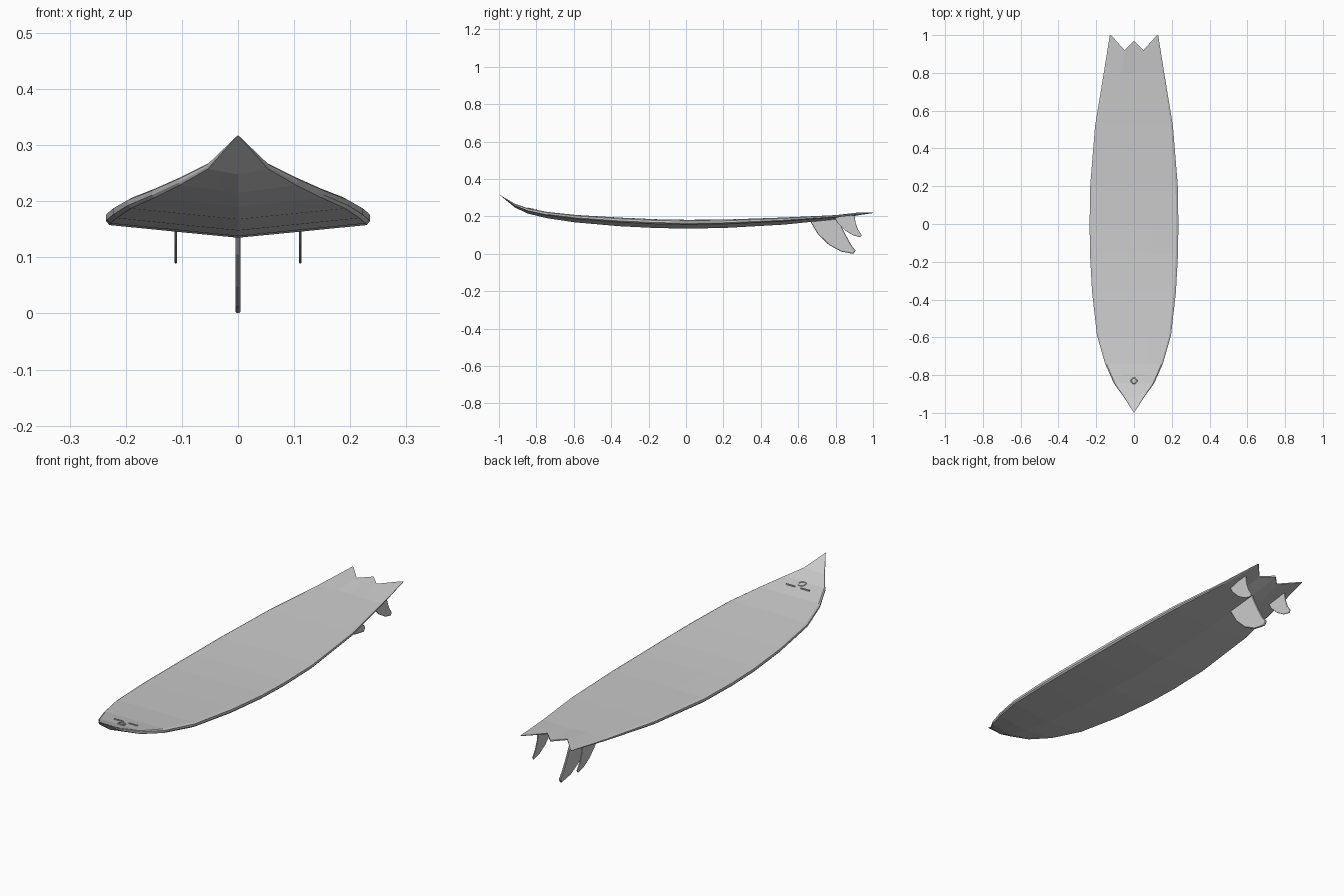
import bpy, bmesh, math

if "Cube" in bpy.data.objects:
    bpy.data.objects.remove(bpy.data.objects["Cube"])


def add_object(name, bm):
    bmesh.ops.recalc_face_normals(bm, faces=bm.faces)
    mesh = bpy.data.meshes.new(name)
    bm.to_mesh(mesh)
    bm.free()
    obj = bpy.data.objects.new(name, mesh)
    bpy.context.collection.objects.link(obj)
    return obj


# Board stations: y, half width, deck z, keel z
stations = [
    (-1.0, 0.0, 0.318, 0.318), (-0.915, 0.055, 0.268, 0.248),
    (-0.845, 0.106, 0.244, 0.215), (-0.74, 0.153, 0.224, 0.190),
    (-0.59, 0.196, 0.208, 0.168), (-0.36, 0.222, 0.194, 0.148),
    (-0.16, 0.233, 0.185, 0.138), (0.0, 0.235, 0.182, 0.135),
    (0.2, 0.232, 0.183, 0.138), (0.52, 0.206, 0.194, 0.156),
    (0.80, 0.160, 0.207, 0.184), (1.0, 0.128, 0.221, 0.215),
]
# Half cross-section: width fraction, height fraction (deck centre round to keel)
section = [(0, 1), (0.39, 1), (0.95, 0.99), (1, 0.86), (1, 0.62),
           (0.975, 0.48), (0.39, 0.19), (0, 0)]
n = len(section)
ring = section + [(-u, v) for u, v in section[-2:0:-1]]
tail_y = {0: 0.97, 0.39: 0.92}          # notched tail

bm = bmesh.new()
rows = []
for y, hw, top, keel in stations:
    row = []
    for u, v in ring:
        yy = tail_y.get(abs(u), 1.0) if y == 1.0 else y
        row.append(bm.verts.new((u * hw, yy, keel + v * (top - keel))))
    rows.append(row)
count = len(ring)
for a, b in zip(rows, rows[1:]):
    for i in range(count):
        j = (i + 1) % count
        bm.faces.new((a[i], a[j], b[j], b[i]))
# Tail cap
end = rows[-1]
for side in (1, -1):
    p = [end[(side * i) % count] for i in range(n)]
    bm.faces.new((p[0], p[1], p[6], p[7]))
    bm.faces.new(p[1:7])
bmesh.ops.remove_doubles(bm, verts=bm.verts, dist=0.0002)
add_object("board", bm)


# Fins: side profile in (y, z), extruded across x with bevelled edges
def fin(name, profile, x, thick):
    bm = bmesh.new()
    face = bm.faces.new([bm.verts.new((x - thick / 2, y, z)) for y, z in profile])
    new = bmesh.ops.extrude_face_region(bm, geom=[face])["geom"]
    bmesh.ops.translate(bm, vec=(thick, 0, 0),
                        verts=[g for g in new if isinstance(g, bmesh.types.BMVert)])
    obj = add_object(name, bm)
    bev = obj.modifiers.new("edge", "BEVEL")
    bev.width = thick * 0.3
    bev.segments = 1


centre = [(0.66, 0.185), (0.672, 0.160), (0.705, 0.105), (0.765, 0.047),
          (0.83, 0.012), (0.895, 0.0), (0.907, 0.018), (0.885, 0.045),
          (0.86, 0.090), (0.835, 0.140), (0.81, 0.195)]
outer = [(0.79, 0.200), (0.81, 0.165), (0.85, 0.125), (0.895, 0.098),
         (0.932, 0.089), (0.940, 0.100), (0.92, 0.130), (0.907, 0.165),
         (0.900, 0.211)]
fin("centre_fin", centre, 0, 0.009)
for label, x in (("left", -0.111), ("right", 0.111)):
    fin(label + "_fin", outer, x, 0.004)

# Leash plug and two slim tabs on the nose deck
bpy.ops.mesh.primitive_torus_add(major_radius=0.015, minor_radius=0.003,
                                 major_segments=16, minor_segments=6,
                                 location=(0, -0.83, 0.2415),
                                 rotation=(-0.2, 0, 0))
bpy.context.object.name = "leash_plug"
for label, x in (("left", -0.036), ("right", 0.036)):
    bpy.ops.mesh.primitive_cube_add(size=1, location=(x, -0.80, 0.235))
    tab = bpy.context.object
    tab.name = label + "_nose_tab"
    tab.scale = (0.044, 0.005, 0.010)
